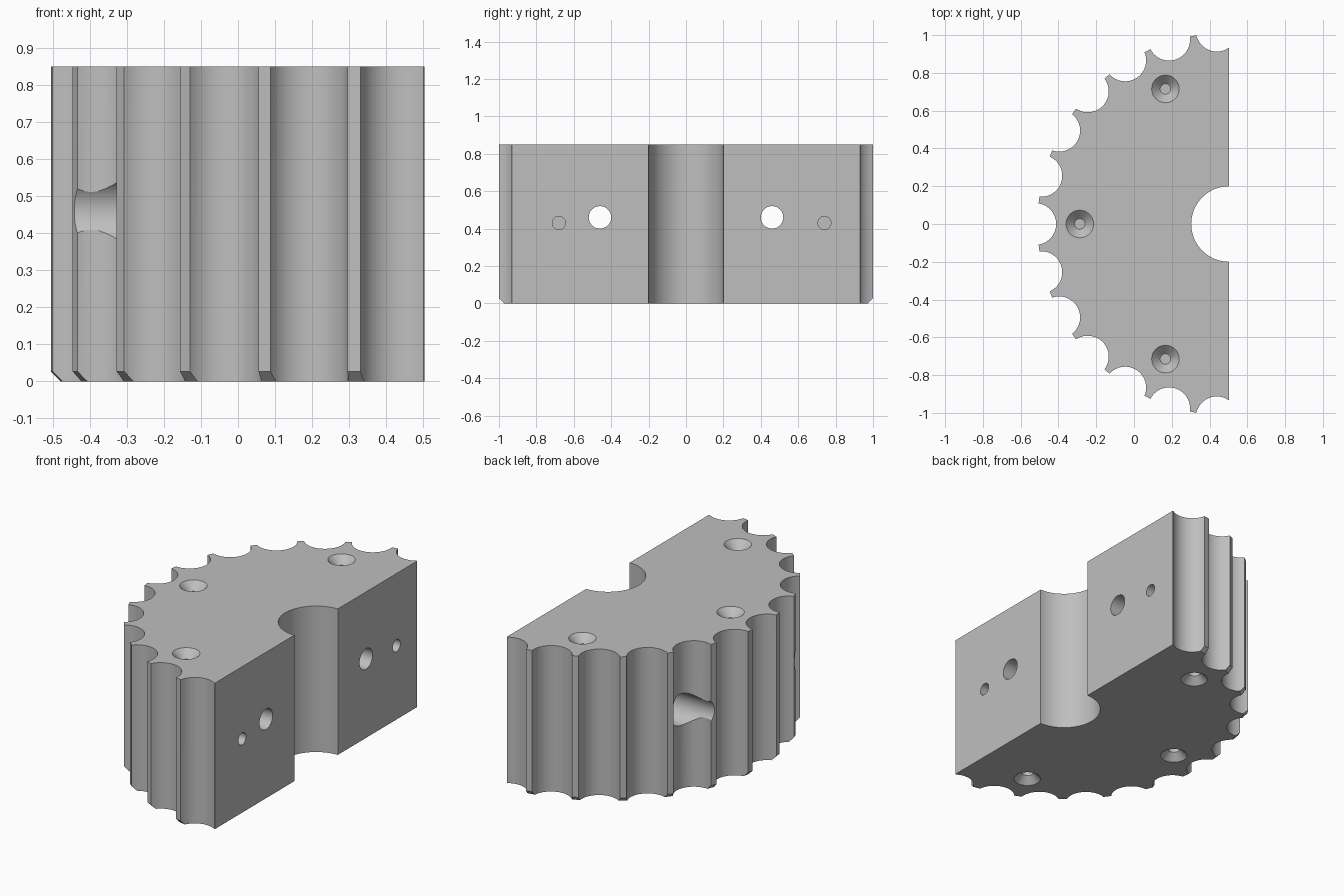
import bpy, bmesh, math
from math import sin, cos, radians, pi
from mathutils import Matrix, Vector

if "Cube" in bpy.data.objects:
    bpy.data.objects.remove(bpy.data.objects["Cube"], do_unlink=True)

CX = 0.503            # pulley axis, also the flat split face
HEIGHT = 0.85
TIP_R, ROOT_R, GROOVE_R = 1.014, 0.915, 0.111
BORE_R = 0.2
PITCH = 360 / 25
CHAMFER = 0.027

grey = bpy.data.materials.new("light_grey")
grey.use_nodes = True
colour = (0.52, 0.52, 0.52, 1)
grey.diffuse_color = colour
grey.node_tree.nodes["Principled BSDF"].inputs["Base Color"].default_value = colour


def add_object(name, bm):
    bmesh.ops.recalc_face_normals(bm, faces=bm.faces)
    mesh = bpy.data.meshes.new(name)
    bm.to_mesh(mesh)
    bm.free()
    obj = bpy.data.objects.new(name, mesh)
    bpy.context.collection.objects.link(obj)
    mesh.materials.append(grey)
    return obj


def half_pulley_outline():
    pts = [(CX, -BORE_R)]
    rim = []
    for k in range(-6, 7):
        a = radians(k * PITCH)
        for i in range(17):
            phi = radians(-80.7 + 161.4 * i / 16)
            rad = ROOT_R + GROOVE_R * (1 - cos(phi))
            t = GROOVE_R * sin(phi)
            x = CX - rad * cos(a) + t * sin(a)
            y = rad * sin(a) + t * cos(a)
            if x < CX - 0.002:
                rim.append((x, y))
    pts += [(CX, -0.93)] + rim + [(CX, 0.93)]
    # Half-round bore
    for i in range(33):
        b = pi / 2 + pi * i / 32
        pts.append((CX + BORE_R * cos(b), BORE_R * sin(b)))
    return pts[:-1]


def cone(name, start, end, r1, r2, segments=48):
    start, end = Vector(start), Vector(end)
    axis = end - start
    turn = Vector((0, 0, 1)).rotation_difference(axis).to_matrix().to_4x4()
    bm = bmesh.new()
    bmesh.ops.create_cone(bm, cap_ends=True, segments=segments, radius1=r1, radius2=r2,
                          depth=axis.length,
                          matrix=Matrix.Translation((start + end) / 2) @ turn)
    return add_object(name, bm)


# Toothed half body
bm = bmesh.new()
face = bm.faces.new([bm.verts.new((x, y, 0)) for x, y in half_pulley_outline()])
ext = bmesh.ops.extrude_face_region(bm, geom=[face])
bmesh.ops.translate(bm, vec=(0, 0, HEIGHT),
                    verts=[v for v in ext["geom"] if isinstance(v, bmesh.types.BMVert)])
body = add_object("toothed_half_pulley", bm)
bpy.ops.object.select_all(action="DESELECT")
bpy.context.view_layer.objects.active = body
body.select_set(True)


def boolean(tool, operation="DIFFERENCE"):
    tool.hide_render = True
    mod = body.modifiers.new("cut", "BOOLEAN")
    mod.operation, mod.solver, mod.object = operation, "EXACT", tool
    bpy.ops.object.modifier_apply(modifier=mod.name)
    bpy.data.objects.remove(tool, do_unlink=True)


# Bevel on the lower tooth tips
low = TIP_R - CHAMFER
boolean(cone("tip_bevel", (CX, 0, -0.1), (CX, 0, 1), low - 0.1, low + 1, 250), "INTERSECT")

# Vertical screw holes, countersunk at both ends
for angle in (-64.8, 0, 64.8):
    x, y = CX - 0.79 * cos(radians(angle)), 0.79 * sin(radians(angle))
    boolean(cone("screw_hole", (x, y, -0.1), (x, y, HEIGHT + 0.1), 0.033, 0.033))
    for z, d in ((0, 1), (HEIGHT, -1)):
        boolean(cone("countersink", (x, y, z - 0.01 * d), (x, y, z + 0.045 * d), 0.083, 0.028))

# Clamp bolt holes with head pockets opening between the teeth
for y in (-0.46, 0.46):
    boolean(cone("bolt_hole", (-0.9, y, 0.46), (0.9, y, 0.46), 0.06, 0.06))
    boolean(cone("bolt_head_pocket", (-0.9, y, 0.46), (0.1, y, 0.46), 0.092, 0.092))

# Blind dowel holes in the split face
for y in (-0.68, 0.74):
    boolean(cone("dowel_hole", (0.3, y, 0.43), (0.7, y, 0.43), 0.035, 0.035))

bpy.ops.object.shade_smooth_by_angle(angle=radians(25))
